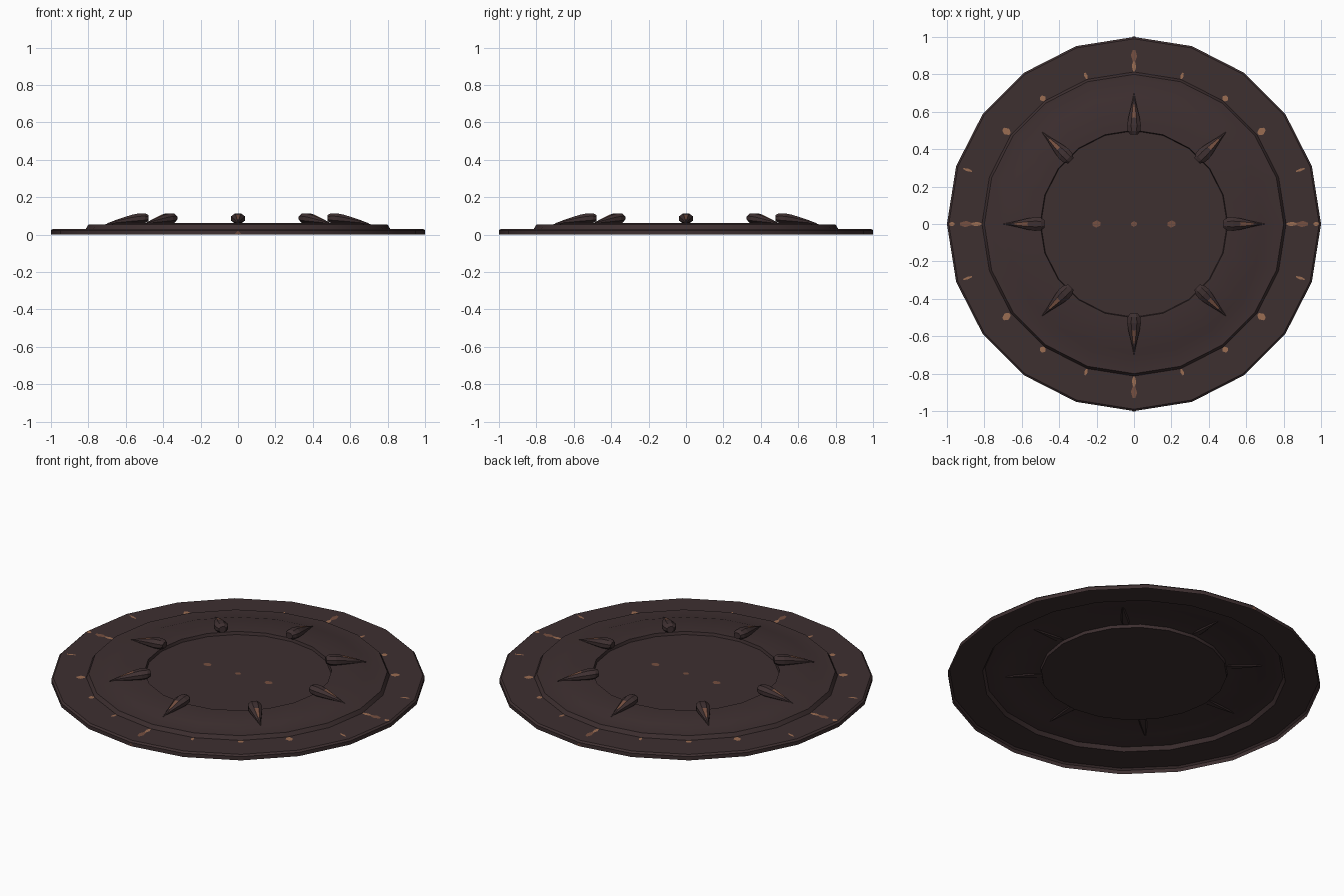
import bpy, math
from mathutils import Vector

if "Cube" in bpy.data.objects:
    bpy.data.objects.remove(bpy.data.objects["Cube"])


def mat(name, rgb):
    m = bpy.data.materials.new(name)
    m.diffuse_color = (*rgb, 1)
    m.use_nodes = True
    m.node_tree.nodes["Principled BSDF"].inputs["Base Color"].default_value = m.diffuse_color
    return m


dark = mat("dark_iron", (0.048, 0.029, 0.030))
rust = mat("rust_brown", (0.18, 0.08, 0.052))
copper = mat("worn_copper", (0.33, 0.155, 0.085))


def make(name, verts, faces, mats):
    me = bpy.data.meshes.new(name)
    me.from_pydata(verts, [], faces)
    for m in mats:
        me.materials.append(m)
    ob = bpy.data.objects.new(name, me)
    bpy.context.collection.objects.link(ob)
    return ob


# Stepped plate: open-bottomed shell, 20 sides, recessed centre
N = 20
profile = [(1.0, 0.0), (1.0, 0.022), (0.99, 0.031), (0.813, 0.031), (0.80, 0.053),
           (0.71, 0.055), (0.685, 0.063), (0.502, 0.063), (0.498, 0.046)]
verts, faces = [], []
for r, z in profile:
    for i in range(N):
        a = math.tau * i / N
        verts.append((r * math.cos(a), r * math.sin(a), z))
for k in range(len(profile) - 1):
    for i in range(N):
        j = (i + 1) % N
        faces.append((k * N + i, k * N + j, (k + 1) * N + j, (k + 1) * N + i))
faces.append([(len(profile) - 1) * N + i for i in range(N)])
plate = make("stepped_plate", verts, faces, [dark])
bpy.context.view_layer.objects.active = plate
plate.select_set(True)
bpy.ops.object.shade_smooth_by_angle(angle=math.radians(25))
plate.select_set(False)

# Spikes: eight-sided lofted claws, pointing outward; (r, z centre, half width, half height)
rings = [(0.478, 0.088, 0.022, 0.018), (0.497, 0.088, 0.036, 0.028), (0.53, 0.086, 0.040, 0.030),
         (0.57, 0.081, 0.032, 0.026), (0.64, 0.070, 0.014, 0.014), (0.70, 0.059, 0.001, 0.001)]
S = 8
for n in range(8):
    t = math.tau * n / 8
    ux, uy = math.cos(t), math.sin(t)
    verts, faces = [], []
    for r, z, w, h in rings:
        for i in range(S):
            a = math.tau * (i + 0.5) / S
            c = w * math.cos(a)
            verts.append((r * ux - c * uy, r * uy + c * ux, z + h * math.sin(a)))
    for k in range(len(rings) - 1):
        for i in range(S):
            j = (i + 1) % S
            faces.append((k * S + i, k * S + j, (k + 1) * S + j, (k + 1) * S + i))
    faces.append(list(range(S))[::-1])
    faces.append([(len(rings) - 1) * S + i for i in range(S)])
    ob = make(f"spike_{n + 1}", verts, faces, [dark, rust])
    # worn upper face towards the tip
    ob.data.polygons[3 * S + 1].material_index = 1


# Worn patches: thin flakes just above the plate
def flake(name, r0, r1, deg, width, z, m):
    t = math.radians(deg)
    u, v = Vector((math.cos(t), math.sin(t), 0)), Vector((-math.sin(t), math.cos(t), 0))
    mid, half = (r0 + r1) / 2, (r1 - r0) / 2
    pts = [u * (mid + half * p) + v * (width / 2 * q) + Vector((0, 0, z))
           for p, q in [(1, -.4), (1, .4), (.1, 1), (-1, .4), (-1, -.4), (-.1, -1)]]
    make(name, pts, [tuple(range(6))], [m])


for q in range(4):
    d = 90 * q
    flake("rim_wear_inner", 0.816, 0.87, d, 0.024, 0.0325, copper)
    flake("rim_wear_outer", 0.87, 0.93, d, 0.034, 0.0325, rust)
for sx in (1, -1):
    for sy in (1, -1):
        for deg, r0, r1, w in [(18, 0.91, 0.96, 0.015), (36, 0.82, 0.865, 0.04),
                               (54, 0.815, 0.845, 0.035), (72, 0.815, 0.85, 0.018)]:
            d = sy * deg if sx > 0 else 180 - sy * deg
            flake("rim_chip", r0, r1, d, w, 0.0325, copper)
for d in (0, 180):
    flake("edge_wear", 0.96, 0.988, d, 0.025, 0.0325, copper)

# Centre rivet marks
flake("centre_mark", -0.016, 0.016, 0, 0.03, 0.0475, rust)
flake("right_mark", 0.178, 0.222, 0, 0.04, 0.0475, rust)
flake("left_mark", 0.178, 0.222, 180, 0.04, 0.0475, rust)

# Small chip on the front and back of the outer wall
for s in (1, -1):
    make("wall_chip", [(-0.016 * s, -1.0 * s, 0.003), (0.016 * s, -1.0 * s, 0.003), (0, -1.002 * s, 0.02)],
         [(0, 1, 2)], [rust])
